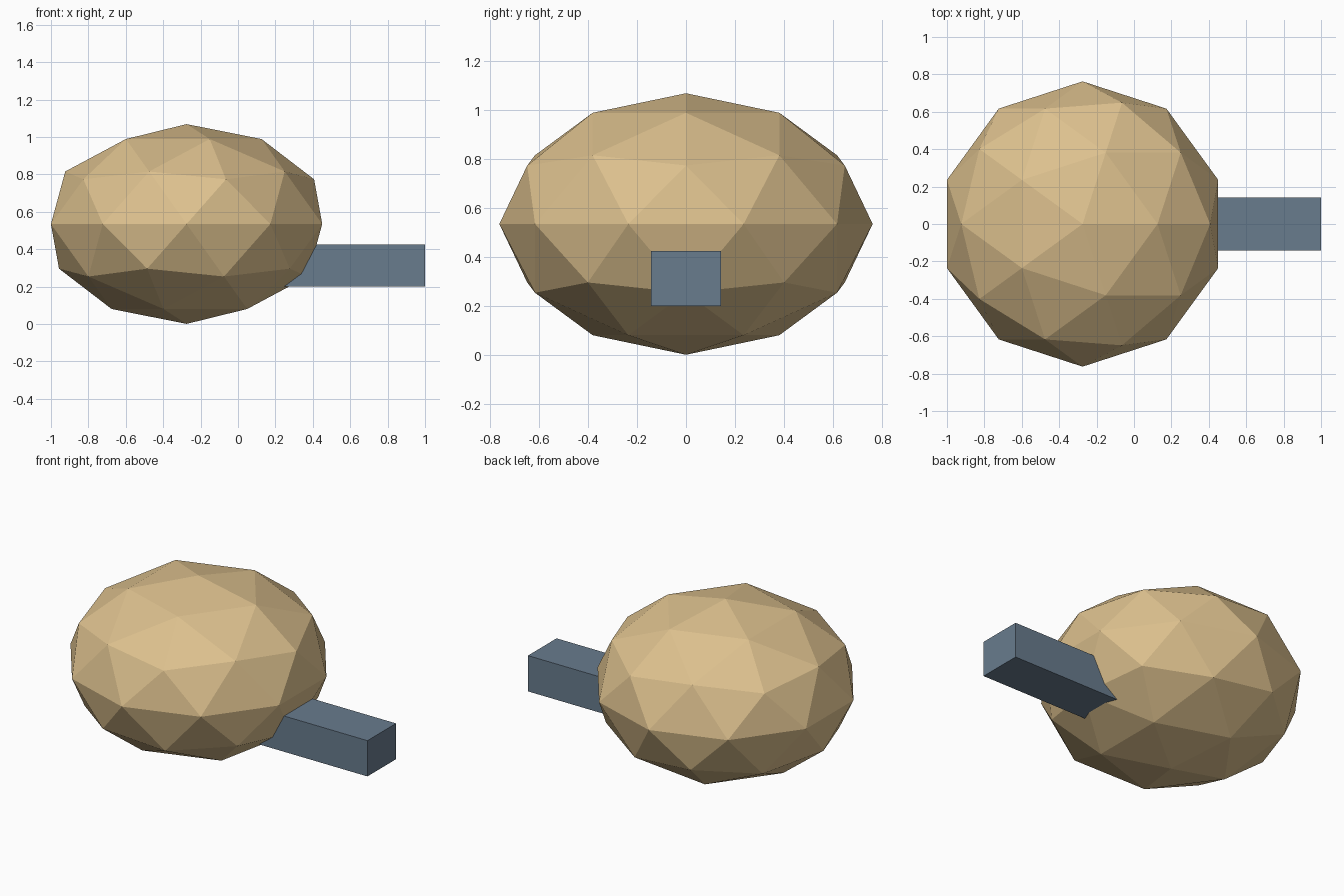
import bpy

if "Cube" in bpy.data.objects:
    bpy.data.objects.remove(bpy.data.objects["Cube"])


def material(name, rgb):
    mat = bpy.data.materials.new(name)
    mat.diffuse_color = (*rgb, 1.0)
    mat.use_nodes = True
    mat.node_tree.nodes["Principled BSDF"].inputs["Base Color"].default_value = mat.diffuse_color
    return mat


tan = material("tan", (0.72, 0.53, 0.27))
slate = material("slate_blue", (0.14, 0.20, 0.27))

# Faceted body: a low-poly sphere, flattened in height
bpy.ops.mesh.primitive_ico_sphere_add(subdivisions=2, radius=1, location=(-0.275, 0, 0.535))
body = bpy.context.object
body.name = "body"
body.scale = (0.7625, 0.7625, 0.534)
body.data.materials.append(tan)

# Square bar running out of the lower right side of the body
x0, x1, z0, z1 = 0.10, 1.0, 0.20, 0.425
bpy.ops.mesh.primitive_cube_add(size=1, location=((x0 + x1) / 2, 0, (z0 + z1) / 2))
bar = bpy.context.object
bar.name = "side_bar"
bar.scale = (x1 - x0, 0.284, z1 - z0)
bar.data.materials.append(slate)

# Bake the sizes into the meshes
bpy.ops.object.select_all(action='SELECT')
bpy.ops.object.transform_apply(location=False, rotation=False, scale=True)
